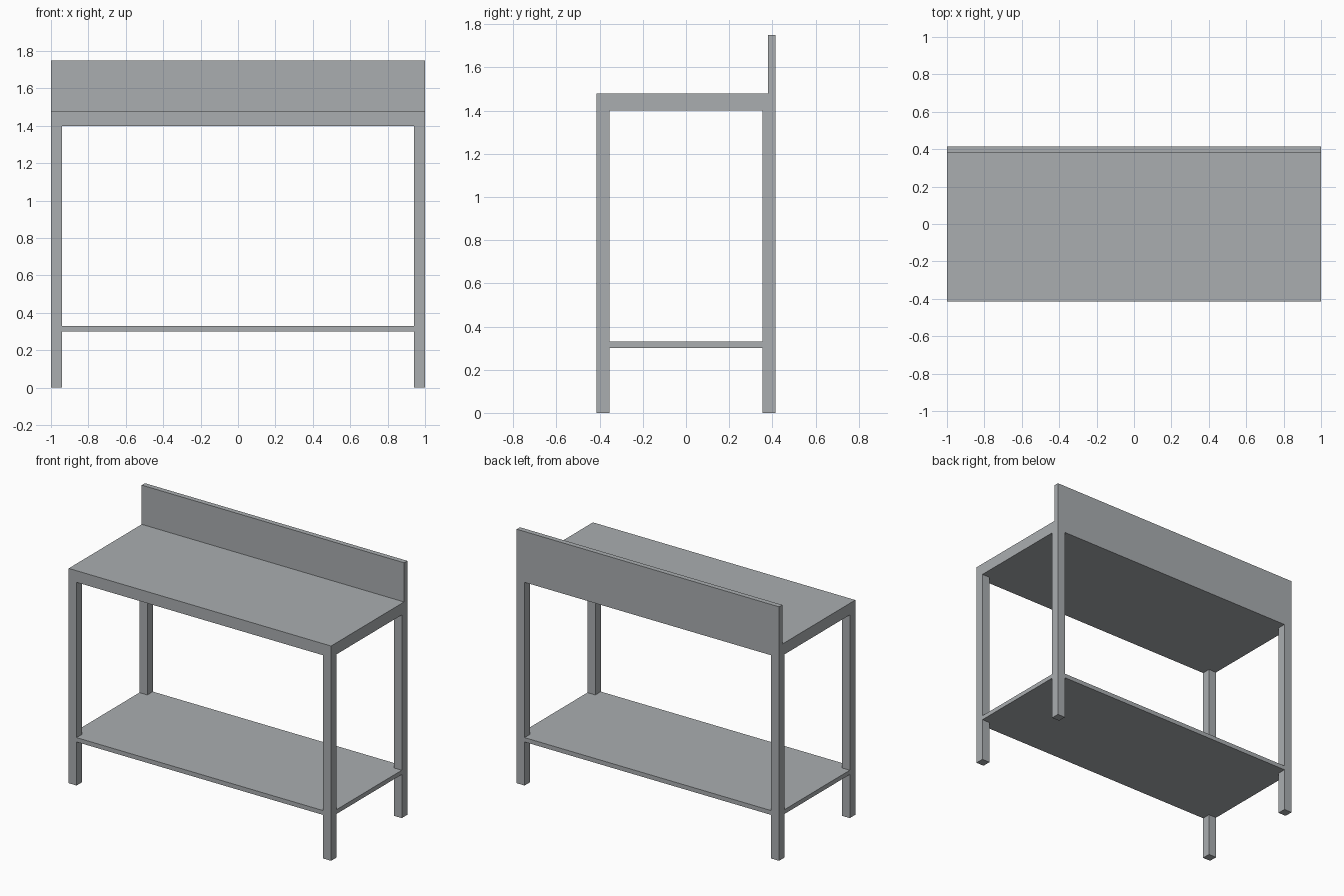
import bpy
import bmesh
from mathutils import Vector

cube = bpy.data.objects.get("Cube")
if cube:
    bpy.data.objects.remove(cube, do_unlink=True)

# Overall sizes
HX, HY = 1.0, 0.415
LEG = 0.06
TOP_LOW, TOP_HIGH = 1.40, 1.48
BACK_HIGH, BACK_THICK = 1.75, 0.035
SHELF_LOW, SHELF_HIGH = 0.30, 0.33

steel = bpy.data.materials.new("brushed_steel_grey")
steel.use_nodes = True
colour = (0.40, 0.42, 0.435, 1)
steel.diffuse_color = colour
steel.node_tree.nodes["Principled BSDF"].inputs["Base Color"].default_value = colour


def prism(name, outline, direction):
    """Extrude a closed flat outline along a direction."""
    bm = bmesh.new()
    face = bm.faces.new([bm.verts.new(p) for p in outline])
    new = bmesh.ops.extrude_face_region(bm, geom=[face])["geom"]
    verts = [v for v in new if isinstance(v, bmesh.types.BMVert)]
    bmesh.ops.translate(bm, verts=verts, vec=Vector(direction))
    bmesh.ops.recalc_face_normals(bm, faces=bm.faces)
    mesh = bpy.data.meshes.new(name)
    bm.to_mesh(mesh)
    bm.free()
    mesh.materials.append(steel)
    obj = bpy.data.objects.new(name, mesh)
    bpy.context.collection.objects.link(obj)
    return obj


# Worktop and upright splashback, folded from one L-shaped profile
splash = HY - BACK_THICK
profile = [(-HY, TOP_LOW), (HY, TOP_LOW), (HY, BACK_HIGH),
           (splash, BACK_HIGH), (splash, TOP_HIGH), (-HY, TOP_HIGH)]
prism("worktop_with_splashback", [(-HX, y, z) for y, z in profile], (2 * HX, 0, 0))

# Lower shelf, notched at the corners around the legs
ix, iy = HX - LEG, HY - LEG
notched = []
for sx, sy in ((1, 1), (-1, 1), (-1, -1), (1, -1)):
    corner = [(sx * HX, sy * iy), (sx * ix, sy * iy), (sx * ix, sy * HY)]
    notched += corner if sx == sy else corner[::-1]
prism("lower_shelf", [(x, y, SHELF_LOW) for x, y in notched],
      (0, 0, SHELF_HIGH - SHELF_LOW))

# Four square legs, flush with the outer corners
for side, sx in (("left", 1), ("right", -1)):
    for end, sy in (("front", -1), ("back", 1)):
        square = [(sx * x, sy * y, 0) for x, y in
                  ((ix, iy), (HX, iy), (HX, HY), (ix, HY))]
        prism(f"{end}_{side}_leg", square, (0, 0, TOP_LOW))
